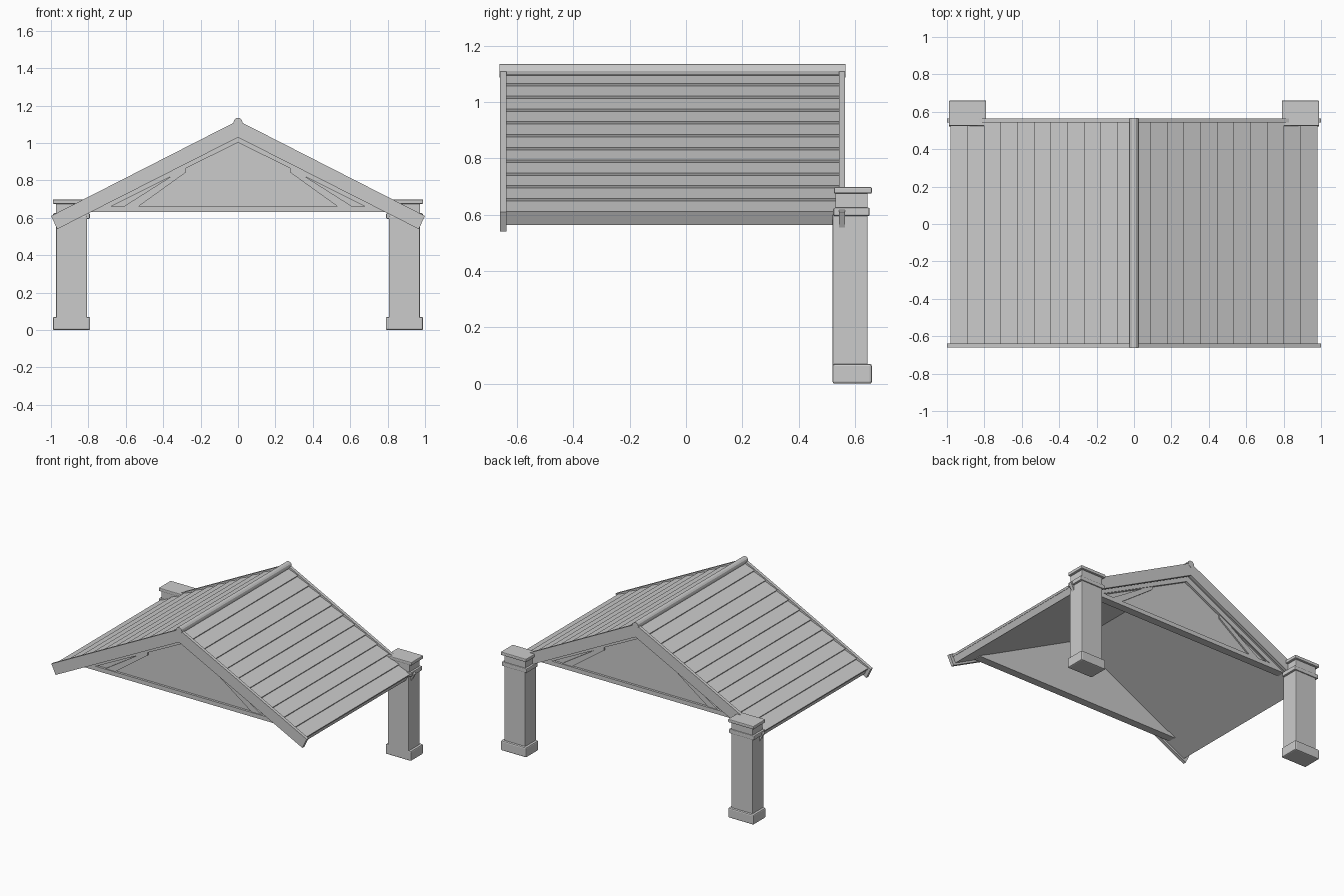
import bpy, bmesh, math
from mathutils import Vector

cube = bpy.data.objects.get("Cube")
if cube:
    bpy.data.objects.remove(cube, do_unlink=True)

grey = bpy.data.materials.new("plain grey")
grey.use_nodes = True
grey.diffuse_color = (0.6, 0.6, 0.6, 1)
bsdf = next(n for n in grey.node_tree.nodes if n.type == 'BSDF_PRINCIPLED')
bsdf.inputs["Base Color"].default_value = (0.6, 0.6, 0.6, 1)


def prism(name, outline, y0, y1):
    """Extrude an x/z outline along y."""
    bm = bmesh.new()
    face = bm.faces.new([bm.verts.new((x, y0, z)) for x, z in outline])
    out = bmesh.ops.extrude_face_region(bm, geom=[face])
    verts = [v for v in out["geom"] if isinstance(v, bmesh.types.BMVert)]
    bmesh.ops.translate(bm, verts=verts, vec=(0, y1 - y0, 0))
    bmesh.ops.recalc_face_normals(bm, faces=bm.faces)
    mesh = bpy.data.meshes.new(name)
    bm.to_mesh(mesh)
    bm.free()
    mesh.materials.append(grey)
    ob = bpy.data.objects.new(name, mesh)
    bpy.context.collection.objects.link(ob)
    return ob


def box(name, x, y, z, bevel=0):
    ob = prism(name, [(x[0], z[0]), (x[1], z[0]), (x[1], z[1]), (x[0], z[1])], *y)
    if bevel:
        mod = ob.modifiers.new("soft edges", 'BEVEL')
        mod.width, mod.segments = bevel, 2
    return ob


def flip(points, s):
    return [(s * x, z) for x, z in points]


FRONT, BACK, BOARD = -0.66, 0.565, 0.022
RIDGE, SLOPE = 1.12, 0.51
down = Vector((1, -SLOPE)).normalized()
out = Vector((-down.y, down.x))
top = Vector((0, RIDGE - 0.008))
PLANKS = 11
length = 0.98 / down.x
step = length / PLANKS

for s, side in ((1, "left"), (-1, "right")):
    # Roof deck with a square-cut eave
    eave = top + down * (length - 0.004) - out * 0.012
    low = eave - out * 0.045
    prism(side + "_roof_deck", flip([(0, RIDGE - 0.022), eave, low, (0, RIDGE - 0.072)], s),
          FRONT + BOARD, BACK - BOARD)

    # Overlapping roof planks, each tilted to show its lower edge
    for i in range(PLANKS):
        a, b = top + down * step * i, top + down * step * (i + 1)
        prism(f"{side}_roof_plank_{i + 1}",
              flip([a - out * 0.01, b, b - out * 0.014, a - out * 0.018], s),
              FRONT + BOARD, BACK - BOARD)

    # Gable edge boards
    for end, y in (("front", FRONT), ("back", BACK - BOARD)):
        prism(f"{side}_{end}_edge_board",
              flip([(0, RIDGE), (1, 0.61), (0.966, 0.54), (0, 1.03)], s), y, y + BOARD)

    # Stone-like post with base, collar and cap
    def post_part(part, w, y, z, bevel):
        c = 0.89 * s
        box(f"{side}_post_{part}", (c - w, c + w), y, z, bevel)
    post_part("shaft", 0.083, (0.52, 0.645), (0.02, 0.61), 0.005)
    post_part("base", 0.1, (0.52, 0.66), (0, 0.07), 0.008)
    post_part("collar", 0.098, (0.524, 0.652), (0.595, 0.625), 0.005)
    post_part("neck", 0.083, (0.53, 0.645), (0.62, 0.68), 0.003)
    post_part("cap", 0.1, (0.525, 0.66), (0.675, 0.698), 0.005)

# Gable walls with tie beam, sloping trim and corner brackets
for end, y, d in (("front", -0.60, -1), ("back", 0.505, 1)):
    prism(end + "_gable_panel", [(-0.81, 0.635), (0.81, 0.635), (0, 1.05)],
          y, y - d * 0.035)
    box(end + "_tie_beam", (-0.81, 0.81), sorted((y + d * 0.016, y - d * 0.04)),
        (0.63, 0.66))
    for s, side in ((1, "left"), (-1, "right")):
        prism(f"{side}_{end}_gable_trim",
              flip([(0, 1.05), (0.8, 0.645), (0.72, 0.645), (0, 1.003)], s),
              y - d * 0.005, y + d * 0.016)
        prism(f"{side}_{end}_bracket",
              flip([(0.72, 0.655), (0.69, 0.655), (0.36, 0.82), (0.62, 0.655),
                    (0.54, 0.655), (0.28, 0.842), (0.28, 0.872)], s),
              y - d * 0.005, y + d * 0.01)

# Ridge roll
ring = [(0.024 * math.cos(math.tau * k / 12), 1.111 + 0.024 * math.sin(math.tau * k / 12))
        for k in range(12)]
prism("ridge_roll", ring, FRONT - 0.002, BACK + 0.002)
